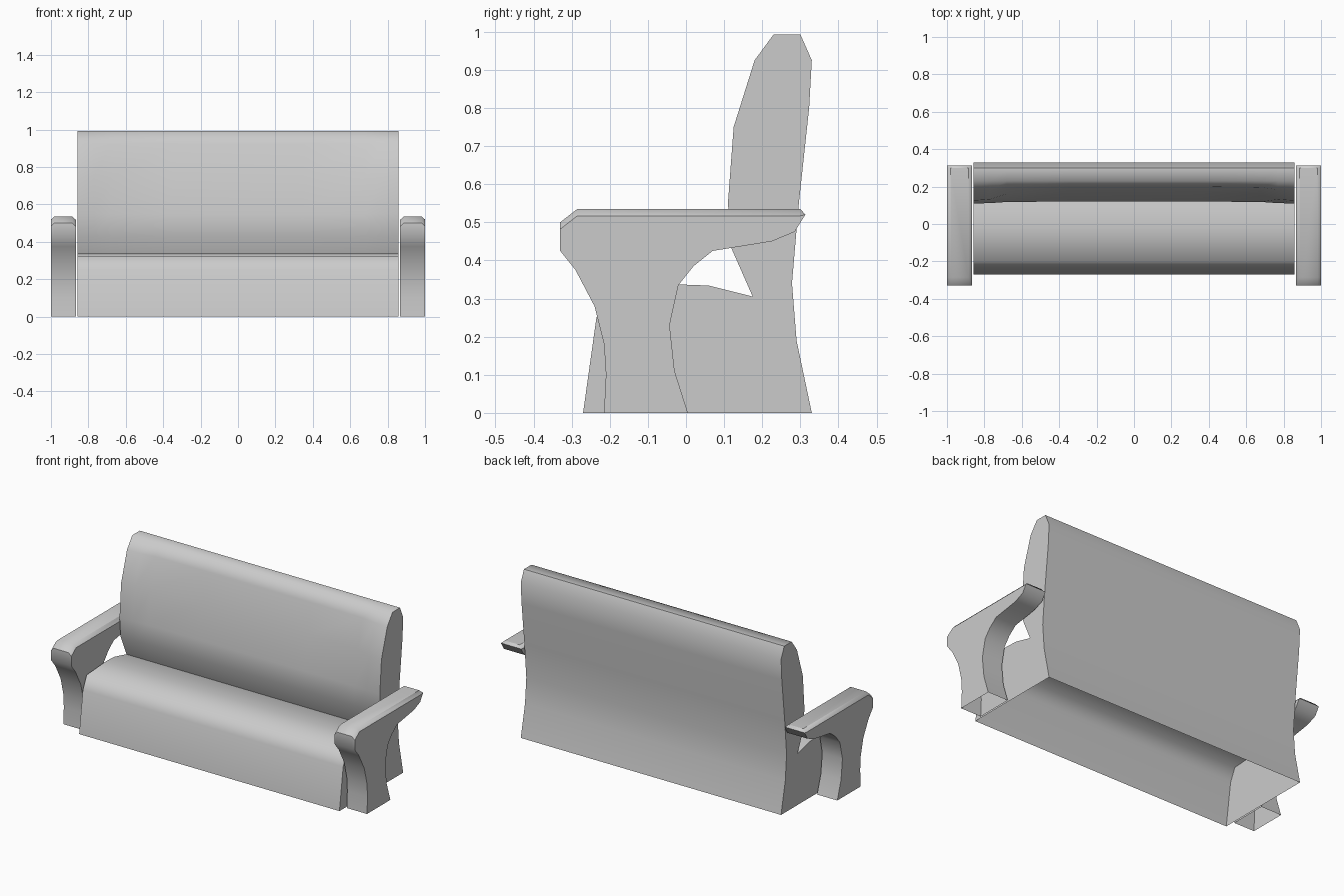
import bpy
import bmesh
from math import radians

cube = bpy.data.objects.get("Cube")
if cube:
    bpy.data.objects.remove(cube)

grey = bpy.data.materials.new("plain_grey")
grey.use_nodes = True
grey.diffuse_color = (0.6, 0.6, 0.6, 1)
grey.node_tree.nodes["Principled BSDF"].inputs["Base Color"].default_value = (0.6, 0.6, 0.6, 1)


def loft(name, sections, angle):
    """Skin side profiles along x; cap both ends and leave the underside open."""
    bm = bmesh.new()
    rings = [[bm.verts.new((x, y, z)) for y, z in pts] for x, pts in sections]
    for a, b in zip(rings, rings[1:]):
        for i in range(len(a) - 1):
            bm.faces.new((a[i], a[i + 1], b[i + 1], b[i]))
    bm.faces.new(rings[0])
    bm.faces.new(rings[-1][::-1])
    bmesh.ops.recalc_face_normals(bm, faces=bm.faces)
    mesh = bpy.data.meshes.new(name)
    bm.to_mesh(mesh)
    bm.free()
    mesh.materials.append(grey)
    obj = bpy.data.objects.new(name, mesh)
    bpy.context.collection.objects.link(obj)
    bpy.ops.object.select_all(action="DESELECT")
    obj.select_set(True)
    bpy.context.view_layer.objects.active = obj
    bpy.ops.object.shade_smooth_by_angle(angle=radians(angle))


# Seat and backrest: one shell with a shallow hollow in the backrest
seat_front = [(-0.27, 0), (-0.235, 0.25), (-0.2, 0.325), (-0.02, 0.337), (0.06, 0.334), (0.175, 0.305)]
back_front = [(0.12, 0.43), (0.11, 0.55), (0.125, 0.75), (0.18, 0.925)]
back_rear = [(0.23, 0.993), (0.3, 0.993), (0.33, 0.925), (0.323, 0.8), (0.295, 0.54),
             (0.278, 0.34), (0.29, 0.19), (0.33, 0)]
hollow = [0.005, 0.01, 0.045, 0.02]


def body_profile(depth):
    dished = [(y + d * depth, z) for (y, z), d in zip(back_front, hollow)]
    return seat_front + dished + back_rear


half = [(0.857, 0), (0.77, 0.15), (0.68, 0.8), (0.35, 1)]
stations = [(-x, d) for x, d in half] + [(x, d) for x, d in reversed(half)]
loft("seat_and_backrest", [(x, body_profile(d)) for x, d in stations], 65)

# Armrests: curved leg, long arm, chamfered top edges
arm_crown = [(-0.215, 0), (-0.21, 0.1), (-0.215, 0.18), (-0.24, 0.28), (-0.29, 0.375),
             (-0.33, 0.425), (-0.33, 0.5), (-0.285, 0.535), (0.3, 0.535), (0.313, 0.52),
             (0.285, 0.475), (0.225, 0.45), (0.07, 0.425), (0.02, 0.385), (-0.02, 0.335),
             (-0.043, 0.23), (-0.03, 0.11), (0.005, 0)]
arm_side = [(y, z - 0.018 if z > 0.49 and y < 0.31 else z) for y, z in arm_crown]

for name, side in (("left_armrest", 1), ("right_armrest", -1)):
    loft(name, [(side * 0.867, arm_side), (side * 0.885, arm_crown),
                (side * 0.982, arm_crown), (side * 1.0, arm_side)], 40)
